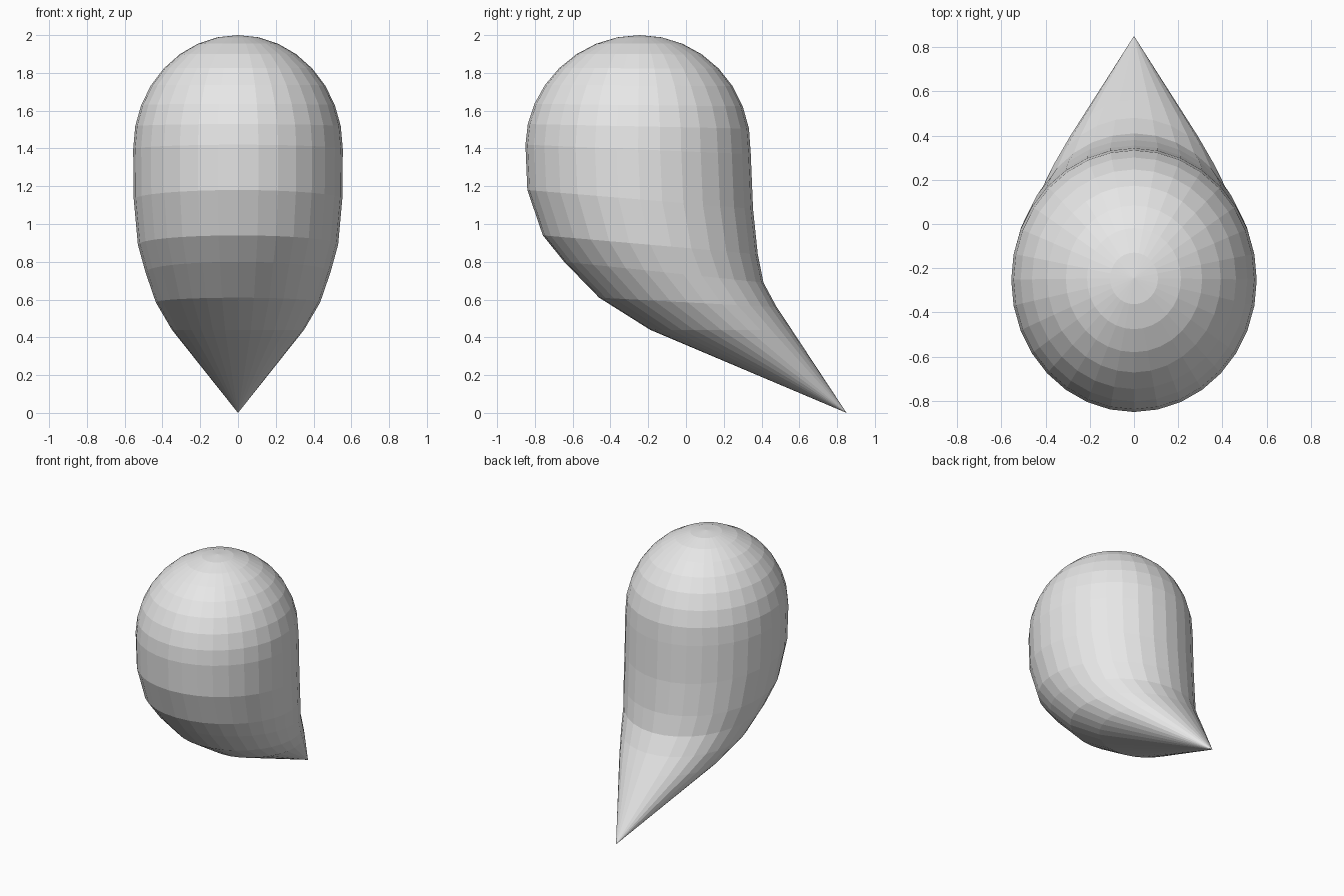
import bpy, bmesh, math

if "Cube" in bpy.data.objects:
    bpy.data.objects.remove(bpy.data.objects["Cube"])

SEG = 32

# Rings: (x radius, front y, front z, back y, back z)
rings = []
# Rounded dome: upper half of a stretched sphere
for i in range(1, 8):
    a = math.pi * i / 16
    ry = 0.597 * math.sin(a)
    cy = -0.245 - 0.008 * i / 8
    z = 1.40 + 0.60 * math.cos(a)
    tilt = 0.012 * (i / 7) ** 4
    rings.append((0.555 * math.sin(a), cy - ry, z + tilt, cy + ry, z - tilt))
# Lower body, sweeping back towards the tail
rings += [
    (0.555, -0.850, 1.42, 0.343, 1.37),
    (0.552, -0.840, 1.18, 0.355, 1.08),
    (0.530, -0.758, 0.94, 0.380, 0.84),
    (0.490, -0.645, 0.80, 0.410, 0.69),
    (0.435, -0.460, 0.61, 0.480, 0.56),
    (0.350, -0.190, 0.44, 0.560, 0.44),
]

bm = bmesh.new()
top = bm.verts.new((0, -0.245, 2.0))
tip = bm.verts.new((0, 0.85, 0.0))
loops = []
for rx, fy, fz, by, bz in rings:
    loop = []
    for k in range(SEG):
        a = 2 * math.pi * k / SEG
        t = (1 - math.cos(a)) / 2          # 0 = front, 1 = back
        loop.append(bm.verts.new((rx * math.sin(a), fy + (by - fy) * t, fz + (bz - fz) * t)))
    loops.append(loop)

for k in range(SEG):
    n = (k + 1) % SEG
    bm.faces.new((top, loops[0][k], loops[0][n]))
    bm.faces.new((tip, loops[-1][n], loops[-1][k]))
    for u, v in zip(loops, loops[1:]):
        bm.faces.new((u[k], v[k], v[n], u[n]))
bmesh.ops.recalc_face_normals(bm, faces=bm.faces)

mesh = bpy.data.meshes.new("teardrop_body")
bm.to_mesh(mesh)
bm.free()

# Single plain colour, flat faces
mat = bpy.data.materials.new("light grey")
mat.diffuse_color = (0.8, 0.8, 0.8, 1)
mat.use_nodes = True
mat.node_tree.nodes["Principled BSDF"].inputs["Base Color"].default_value = mat.diffuse_color
mesh.materials.append(mat)
body = bpy.data.objects.new("teardrop_body", mesh)
bpy.context.collection.objects.link(body)
